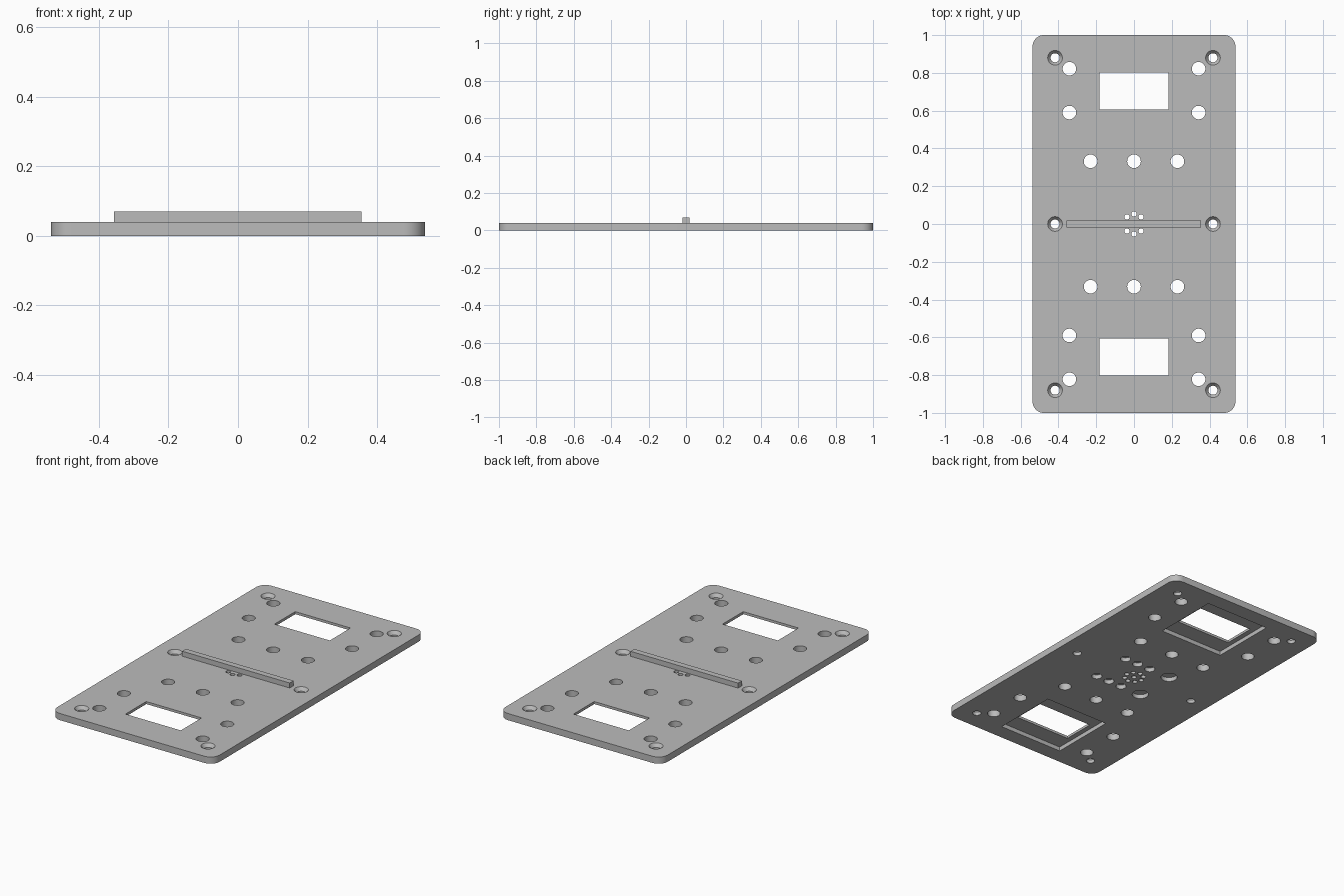
import bpy
import bmesh
import math
from mathutils import Matrix

cube = bpy.data.objects.get("Cube")
if cube:
    bpy.data.objects.remove(cube, do_unlink=True)

THICK = 0.04
SIDES = (-1, 1)

grey = bpy.data.materials.new("plain grey")
grey.use_nodes = True
grey.diffuse_color = (0.5, 0.5, 0.5, 1)
grey.node_tree.nodes["Principled BSDF"].inputs["Base Color"].default_value = (0.5, 0.5, 0.5, 1)


def add_box(bm, x0, x1, y0, y1, z0, z1):
    centre = Matrix.Translation(((x0 + x1) / 2, (y0 + y1) / 2, (z0 + z1) / 2))
    size = Matrix.Diagonal((x1 - x0, y1 - y0, z1 - z0, 1))
    return bmesh.ops.create_cube(bm, size=1, matrix=centre @ size)["verts"]


def add_round(bm, x, y, z0, z1, low, high=None, segments=32):
    bmesh.ops.create_cone(
        bm, cap_ends=True, segments=segments, radius1=low, radius2=high or low,
        depth=z1 - z0, matrix=Matrix.Translation((x, y, (z0 + z1) / 2)))


def finish(bm, name):
    mesh = bpy.data.meshes.new(name)
    bm.to_mesh(mesh)
    bm.free()
    mesh.materials.append(grey)
    obj = bpy.data.objects.new(name, mesh)
    bpy.context.collection.objects.link(obj)
    return obj


# Base plate with rounded vertical corners
bm = bmesh.new()
add_box(bm, -0.537, 0.537, -1, 1, 0, THICK)
uprights = [e for e in bm.edges if abs(e.verts[0].co.z - e.verts[1].co.z) > 0.01]
bmesh.ops.bevel(bm, geom=uprights, offset=0.06, segments=10, profile=0.5, affect='EDGES')
plate = finish(bm, "base_plate")

# Openings that pass right through the plate
LOW, HIGH = -0.05, 0.1
bm = bmesh.new()
for sy in SIDES:
    y0, y1 = sorted((sy * 0.606, sy * 0.802))
    add_box(bm, -0.183, 0.183, y0, y1, LOW, HIGH)
    for x in (-0.23, 0, 0.23):
        add_round(bm, x, sy * 0.332, LOW, HIGH, 0.036)
    for sx in SIDES:
        for y in (0.59, 0.822):
            add_round(bm, sx * 0.342, sy * y, LOW, HIGH, 0.036)
bolts = [(sx * 0.418, y) for sx in SIDES for y in (-0.88, 0, 0.88)]
for x, y in bolts:
    add_round(bm, x, y, LOW, HIGH, 0.024)
# Central cluster of small holes
add_round(bm, 0, 0, LOW, HIGH, 0.014, segments=20)
for i in range(8):
    a = i * math.pi / 4
    add_round(bm, 0.053 * math.cos(a), 0.053 * math.sin(a), LOW, HIGH, 0.014, segments=20)
through = finish(bm, "through_cutter")

# Countersinks on top, recesses and blind pockets underneath
bm = bmesh.new()
for x, y in bolts:
    add_round(bm, x, y, THICK - 0.02, THICK + 0.02, 0.024, 0.054)
for sy in SIDES:
    y0, y1 = sorted((sy * 0.502, sy * 0.906))
    add_box(bm, -0.213, 0.213, y0, y1, LOW, 0.025)
    for x in (-0.01, 0.079, 0.168):
        add_round(bm, x, sy * 0.126, LOW, 0.025, 0.029)
    add_round(bm, -0.152, sy * 0.126, LOW, 0.025, 0.046)
pockets = finish(bm, "pocket_cutter")

# Cut the plate, then discard the cutters
bpy.context.view_layer.objects.active = plate
for cutter in (through, pockets):
    cutter.hide_render = True
    mod = plate.modifiers.new(cutter.name, 'BOOLEAN')
    mod.operation = 'DIFFERENCE'
    mod.solver = 'EXACT'
    mod.object = cutter
    bpy.ops.object.modifier_apply(modifier=mod.name)
    bpy.data.objects.remove(cutter, do_unlink=True)

# Raised rail across the middle
bm = bmesh.new()
add_box(bm, -0.357, 0.355, -0.018, 0.018, THICK, 0.07)
finish(bm, "cross_rail")

# Smooth round walls, keep hard edges
bpy.ops.object.select_all(action='DESELECT')
plate.select_set(True)
bpy.context.view_layer.objects.active = plate
bpy.ops.object.shade_smooth_by_angle(angle=math.radians(30))
